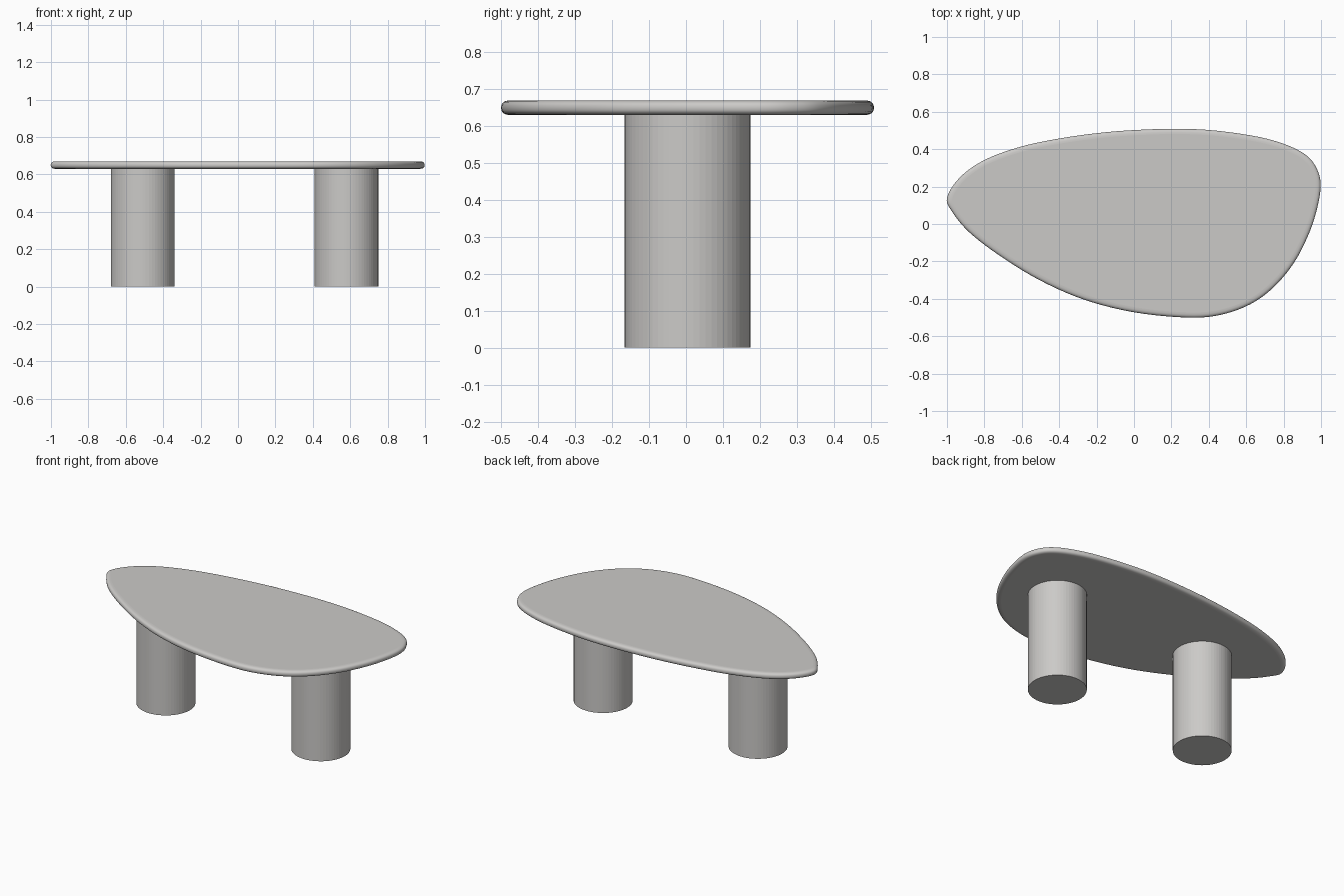
import bpy, bmesh, math
from mathutils import Vector

if "Cube" in bpy.data.objects:
    bpy.data.objects.remove(bpy.data.objects["Cube"])

stone = bpy.data.materials.new("warm light grey")
stone.diffuse_color = (0.60, 0.59, 0.575, 1)
stone.use_nodes = True
stone.node_tree.nodes["Principled BSDF"].inputs["Base Color"].default_value = stone.diffuse_color

# Pebble outline of the top, clockwise from the left tip
outline = [(-1.0, .14), (-.93, .25), (-.80, .342), (-.61, .412), (-.40, .457), (-.185, .487),
           (0, .502), (.22, .509), (.43, .50), (.67, .465), (.83, .417), (.93, .36),
           (.98, .29), (.998, .21), (.983, .1), (.94, -.04), (.86, -.2), (.75, -.335),
           (.62, -.43), (.457, -.487), (.28, -.5), (0, -.472), (-.265, -.405),
           (-.505, -.30), (-.72, -.168), (-.88, -.045), (-.97, .062)]


def smooth_loop(pts, steps):
    """Closed Catmull-Rom curve through the points."""
    p = [Vector(q) for q in pts]
    n, out = len(p), []
    for i in range(n):
        a, b, c, d = p[i - 1], p[i], p[(i + 1) % n], p[(i + 2) % n]
        for s in range(steps):
            t = s / steps
            out.append(.5 * (2 * b + (c - a) * t + (2 * a - 5 * b + 4 * c - d) * t * t
                             + (3 * b - a - 3 * c + d) * t ** 3))
    return out


def finish(bm, name):
    bmesh.ops.recalc_face_normals(bm, faces=bm.faces)
    me = bpy.data.meshes.new(name)
    bm.to_mesh(me)
    bm.free()
    me.materials.append(stone)
    ob = bpy.data.objects.new(name, me)
    bpy.context.collection.objects.link(ob)
    return ob


# Table top: outline swept through a rounded edge section
loop = smooth_loop(outline, 5)
n = len(loop)
inward = []
for i in range(n):
    t = (loop[(i + 1) % n] - loop[i - 1]).normalized()
    inward.append(Vector((t.y, -t.x)))  # clockwise loop: inside lies to the right
bm = bmesh.new()
rings = []
for k in range(13):
    a = -math.pi / 2 + math.pi * k / 12
    inset = .028 * (1 - math.cos(a) ** .8) if 0 < k < 12 else .028
    z = .65 + .02 * math.copysign(abs(math.sin(a)) ** .8, a)
    rings.append([bm.verts.new((*(p + d * inset), z)) for p, d in zip(loop, inward)])
for lo, hi in zip(rings, rings[1:]):
    for i in range(n):
        j = (i + 1) % n
        bm.faces.new((lo[i], lo[j], hi[j], hi[i])).smooth = True
bm.faces.new(rings[0])
bm.faces.new(rings[-1])
finish(bm, "table_top")

# Two round column legs
for name, x in (("left_leg", -.51), ("right_leg", .58)):
    bm = bmesh.new()
    bmesh.ops.create_cone(bm, cap_ends=True, segments=64, radius1=.17, radius2=.17, depth=.635)
    bmesh.ops.translate(bm, verts=bm.verts, vec=(x, .004, .3175))
    finish(bm, name)
